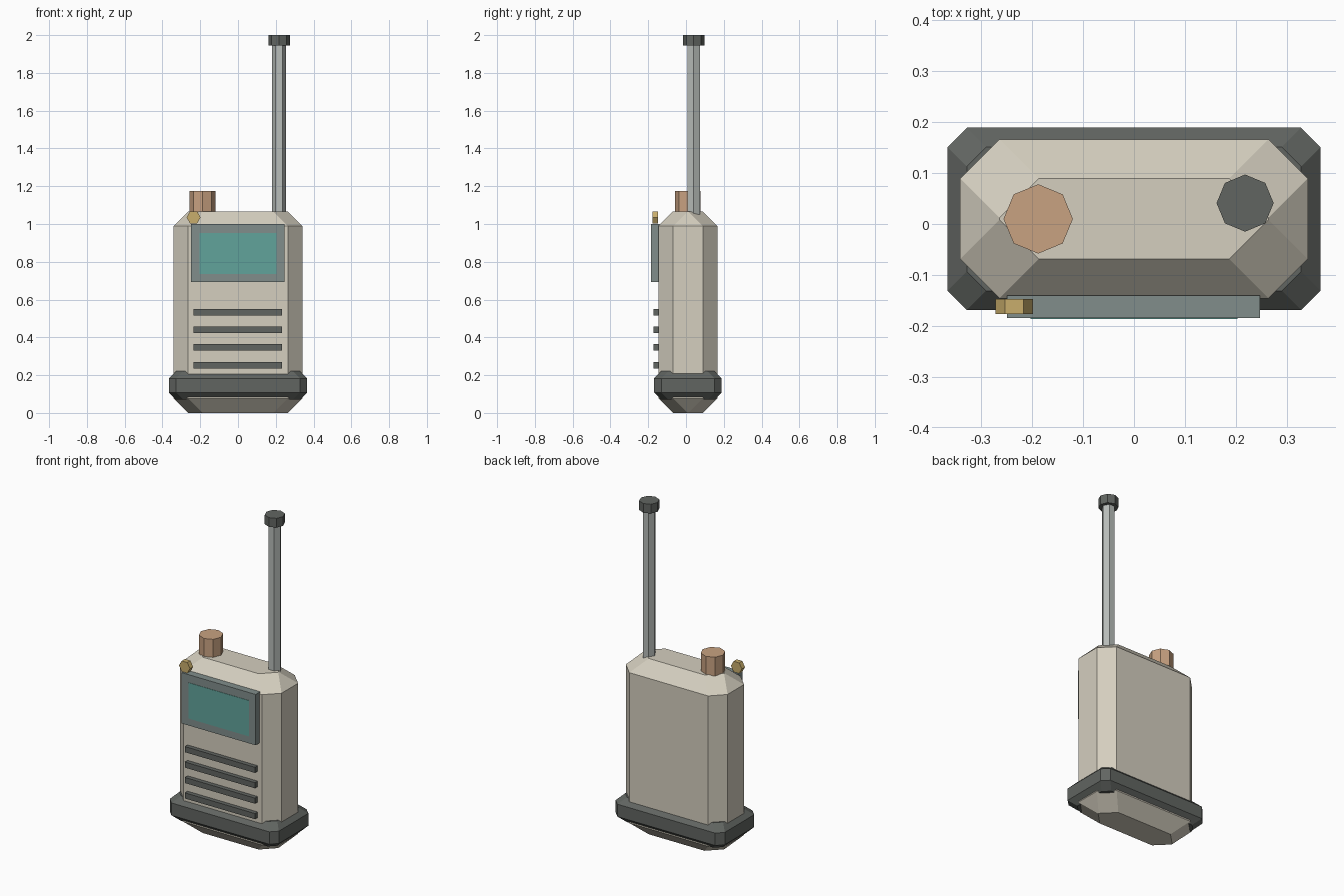
import bpy, bmesh, math
from mathutils import Matrix

if "Cube" in bpy.data.objects:
    bpy.data.objects.remove(bpy.data.objects["Cube"])


def material(name, rgb):
    m = bpy.data.materials.new(name)
    m.diffuse_color = (*rgb, 1)
    m.use_nodes = True
    m.node_tree.nodes["Principled BSDF"].inputs["Base Color"].default_value = m.diffuse_color
    return m


CREAM = material("cream", (0.66, 0.62, 0.52))
DARK = material("dark_rubber", (0.12, 0.13, 0.12))
FRAME = material("frame_grey", (0.22, 0.27, 0.26))
GLASS = material("teal_glass", (0.12, 0.37, 0.33))
METAL = material("metal", (0.48, 0.51, 0.49))
COPPER = material("copper", (0.58, 0.36, 0.22))
GOLD = material("gold", (0.58, 0.42, 0.15))


def finish(name, bm, mat):
    bmesh.ops.recalc_face_normals(bm, faces=bm.faces)
    mesh = bpy.data.meshes.new(name)
    bm.to_mesh(mesh)
    bm.free()
    mesh.materials.append(mat)
    ob = bpy.data.objects.new(name, mesh)
    bpy.context.collection.objects.link(ob)
    return ob


def octagon(hx, hy, c):
    return [(hx, hy - c), (hx - c, hy), (c - hx, hy), (-hx, hy - c),
            (-hx, c - hy), (c - hx, -hy), (hx - c, -hy), (hx, c - hy)]


def chamfered_block(name, hx, hy, z0, z1, c, cy, mat):
    """Octagonal loft whose end rings are inset by the chamfer."""
    bm = bmesh.new()
    rings = []
    for z, inset in ((z0, c), (z0 + c, 0), (z1 - c, 0), (z1, c)):
        rings.append([bm.verts.new((x, y + cy, z))
                      for x, y in octagon(hx - inset, hy - inset, c)])
    for a, b in zip(rings, rings[1:]):
        for i in range(8):
            j = (i + 1) % 8
            bm.faces.new((a[i], a[j], b[j], b[i]))
    bm.faces.new(rings[0])
    bm.faces.new(rings[-1])
    return finish(name, bm, mat)


def box(name, x, y, z, mat):
    bm = bmesh.new()
    spans = (x, y, z)
    centre = [(a + b) / 2 for a, b in spans]
    size = [b - a for a, b in spans]
    bmesh.ops.create_cube(bm, size=1, matrix=Matrix.Translation(centre) @ Matrix.Diagonal((*size, 1)))
    return finish(name, bm, mat)


def prism(name, sides, r, centre, depth, mat, along_y=False):
    """Regular prism with a corner on the x axis."""
    bm = bmesh.new()
    bmesh.ops.create_cone(bm, cap_ends=True, segments=sides, radius1=r, radius2=r, depth=depth)
    # put the first corner exactly on +x
    v = bm.verts[:][0].co
    turn = Matrix.Rotation(-math.atan2(v.y, v.x), 4, 'Z')
    if along_y:
        turn = Matrix.Rotation(math.pi / 2, 4, 'X') @ turn
    bmesh.ops.transform(bm, matrix=Matrix.Translation(centre) @ turn, verts=bm.verts)
    return finish(name, bm, mat)


# Case and rubber bumper around its foot
chamfered_block("case", 0.341, 0.156, 0, 1.066, 0.077, 0.01, CREAM)
chamfered_block("base_bumper", 0.366, 0.179, 0.07, 0.221, 0.038, 0.01, DARK)

# Display
box("screen_frame", (-0.249, 0.247), (-0.184, -0.14), (0.692, 1.0), FRAME)
box("screen_glass", (-0.203, 0.203), (-0.186, -0.17), (0.735, 0.952), GLASS)

# Speaker slats
for i in range(4):
    z = 0.253 + i * 0.0935
    box(f"speaker_slat_{i + 1}", (-0.236, 0.234), (-0.172, -0.146), (z - 0.017, z + 0.017), DARK)

# Knob, indicator button and antenna
prism("volume_knob", 8, 0.068, (-0.188, 0.01, 1.118), 0.114, COPPER)
prism("indicator_button", 6, 0.037, (-0.235, -0.162, 1.035), 0.03, GOLD, along_y=True)
prism("antenna_rod", 6, 0.037, (0.218, 0.041, 1.495), 0.91, METAL)
prism("antenna_cap", 8, 0.056, (0.218, 0.041, 1.972), 0.056, DARK)
